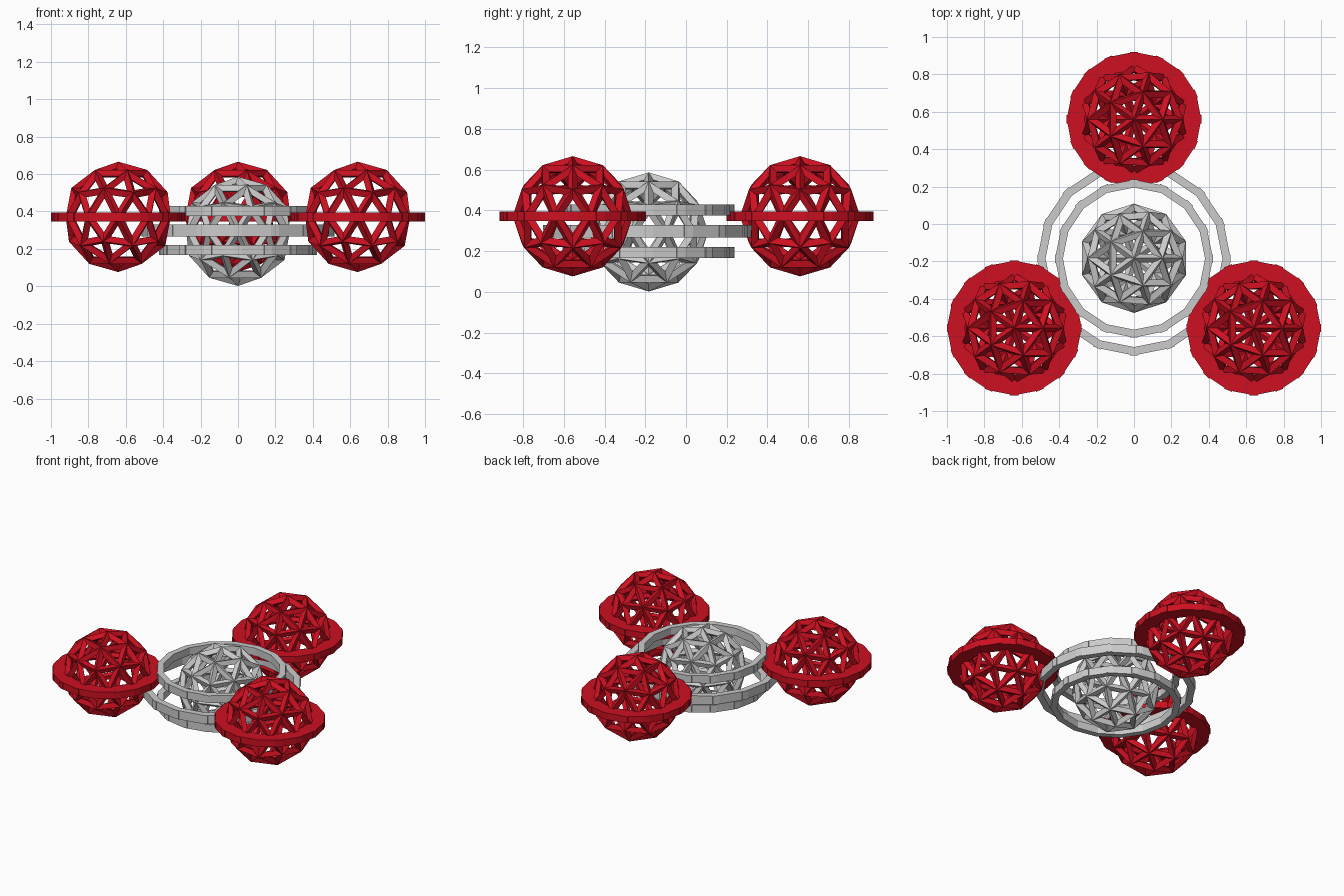
import bpy, bmesh
from math import sin, cos, pi
from mathutils import Matrix

if "Cube" in bpy.data.objects:
    bpy.data.objects.remove(bpy.data.objects["Cube"])

red = bpy.data.materials.new("red")
red.diffuse_color = (0.62, 0.005, 0.015, 1)
red.use_nodes = True
red.node_tree.nodes["Principled BSDF"].inputs["Base Color"].default_value = red.diffuse_color
SIDES = 16


def lattice_sphere(name, centre, radius, strut=0.046, mat=None):
    # geodesic ball whose edges become solid struts
    bpy.ops.mesh.primitive_ico_sphere_add(subdivisions=2, radius=radius - strut * 0.52, location=centre)
    ob = bpy.context.object
    ob.name = name
    if mat:
        ob.data.materials.append(mat)
    wire = ob.modifiers.new("struts", 'WIREFRAME')
    wire.thickness = strut
    wire.offset = 0
    wire.use_even_offset = True
    return ob


def ring(name, centre, inner, outer, height, mat=None):
    # flat-sided band with a rectangular section
    bm = bmesh.new()
    profile = [(inner, -height / 2), (outer, -height / 2), (outer, height / 2), (inner, height / 2)]
    loops = []
    for i in range(SIDES):
        a = 2 * pi * i / SIDES
        loops.append([bm.verts.new((r * cos(a), r * sin(a), z)) for r, z in profile])
    for i in range(SIDES):
        p, q = loops[i], loops[(i + 1) % SIDES]
        for k in range(4):
            m = (k + 1) % 4
            bm.faces.new((p[k], q[k], q[m], p[m]))
    # shallow joint blocks at the corners
    for i in range(SIDES):
        mid, width = (inner + outer) / 2, outer - inner
        mtx = (Matrix.Rotation(2 * pi * i / SIDES, 4, 'Z') @ Matrix.Translation((mid, 0, 0))
               @ Matrix.Diagonal((width, 0.045, height - 0.005, 1)))
        bmesh.ops.create_cube(bm, size=1, matrix=mtx)
    bmesh.ops.recalc_face_normals(bm, faces=bm.faces)
    me = bpy.data.meshes.new(name)
    bm.to_mesh(me)
    bm.free()
    ob = bpy.data.objects.new(name, me)
    ob.location = centre
    if mat:
        me.materials.append(mat)
    bpy.context.collection.objects.link(ob)
    return ob


# central grey ball and its three bands
lattice_sphere("centre_ball", (0, -0.183, 0.294), 0.293)
ring("upper_band", (0, -0.185, 0.402), 0.38, 0.422, 0.054)
ring("middle_band", (0, -0.185, 0.298), 0.473, 0.517, 0.062)
ring("lower_band", (0, -0.185, 0.193), 0.38, 0.422, 0.054)

# three red outer balls, each with a wide equatorial ring
for label, x, y in (("left", -0.64, -0.556), ("right", 0.64, -0.556), ("back", 0, 0.56)):
    lattice_sphere(label + "_ball", (x, y, 0.371), 0.296, mat=red)
    ring(label + "_ball_ring", (x, y, 0.371), 0.265, 0.36, 0.048, red)
